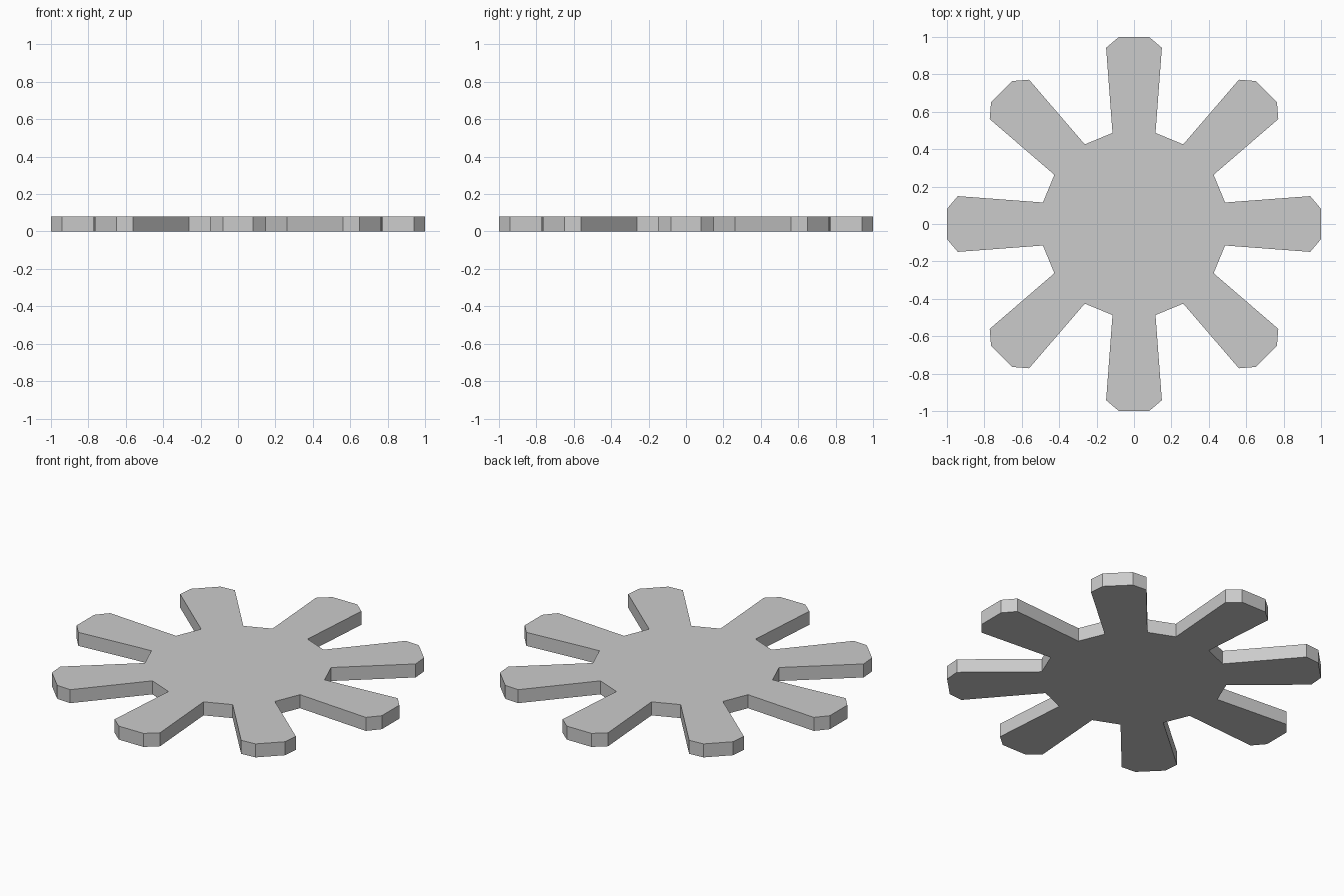
import bpy, bmesh
from math import cos, sin, pi

if "Cube" in bpy.data.objects:
    bpy.data.objects.remove(bpy.data.objects["Cube"])

ARMS = 8
THICKNESS = 0.08
# One arm pointing along +x: (distance from centre, sideways offset)
ARM = [(0.487, -0.115), (0.942, -0.149), (1.0, -0.081),
       (1.0, 0.081), (0.942, 0.149), (0.487, 0.115)]

# Repeat the arm around the centre to form one closed outline
outline = []
for i in range(ARMS):
    a = 2 * pi * i / ARMS
    outline += [(r * cos(a) - w * sin(a), r * sin(a) + w * cos(a), 0)
                for r, w in ARM]

# Extrude the outline into a flat plate
bm = bmesh.new()
face = bm.faces.new([bm.verts.new(p) for p in outline])
ext = bmesh.ops.extrude_face_region(bm, geom=[face], use_keep_orig=True)
top = [v for v in ext["geom"] if isinstance(v, bmesh.types.BMVert)]
bmesh.ops.translate(bm, verts=top, vec=(0, 0, THICKNESS))
bmesh.ops.recalc_face_normals(bm, faces=bm.faces)

mesh = bpy.data.meshes.new("eight_arm_plate")
bm.to_mesh(mesh)
bm.free()
plate = bpy.data.objects.new("eight_arm_plate", mesh)
bpy.context.collection.objects.link(plate)
